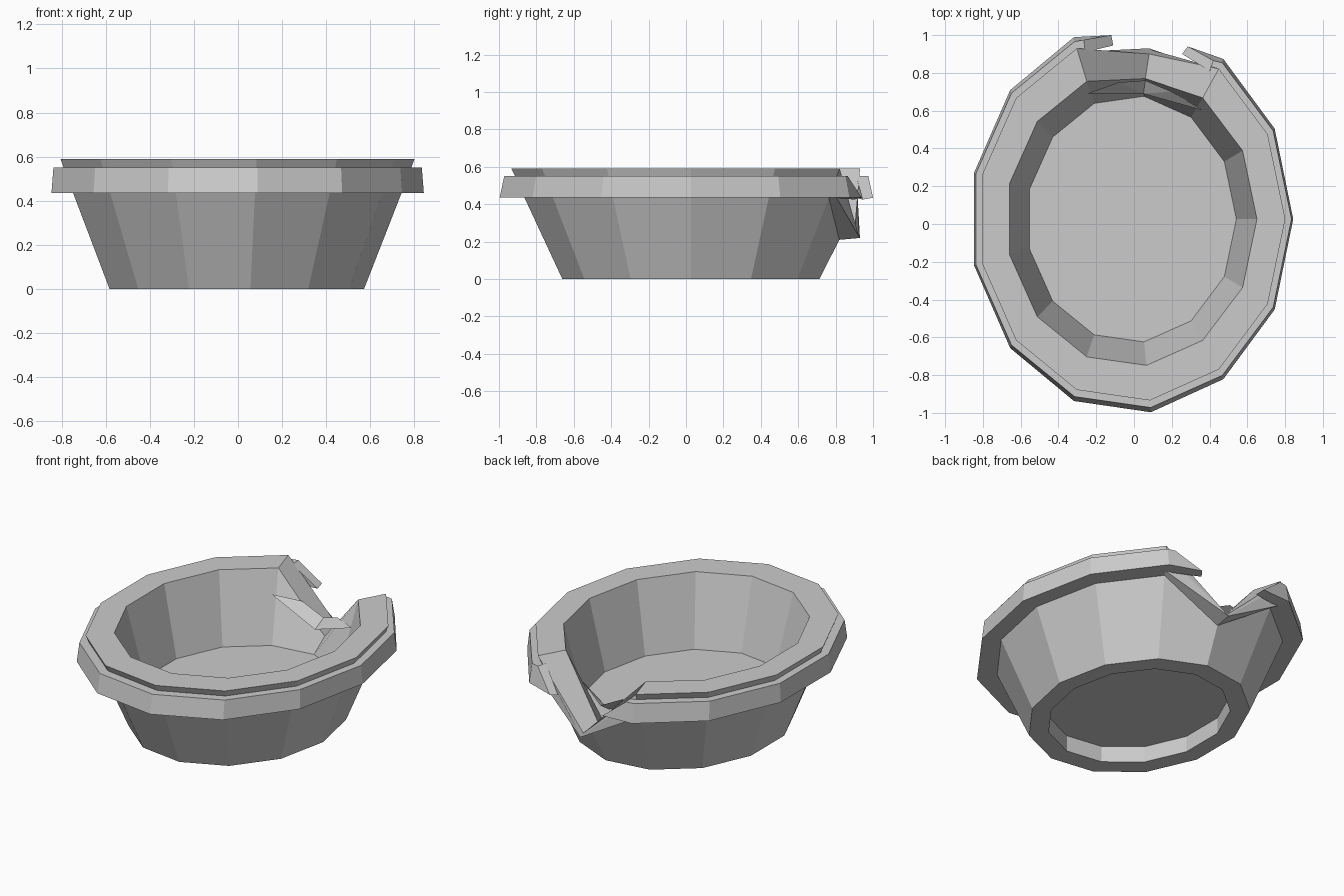
import bpy, bmesh
from math import cos, sin, tau

if "Cube" in bpy.data.objects:
    bpy.data.objects.remove(bpy.data.objects["Cube"])

N, CX, CY, GAP = 13, -0.014, 0.026, 3   # sides, centre, index of the chipped corner


def ring(rx, ry, z, chip=None):
    pts = [(CX + rx * cos(tau * k / N), CY + ry * sin(tau * k / N), z) for k in range(N)]
    if chip:
        pts[GAP] = chip
    return pts


def build(name, verts, faces):
    mesh = bpy.data.meshes.new(name)
    mesh.from_pydata(verts, [], faces)
    bm = bmesh.new()
    bm.from_mesh(mesh)
    bmesh.ops.recalc_face_normals(bm, faces=bm.faces)
    bm.to_mesh(mesh)
    bm.free()
    ob = bpy.data.objects.new(name, mesh)
    bpy.context.collection.objects.link(ob)
    return ob


# Bowl body: underside recess, foot, wall, lip and inside, rim sunk at the chip
rings = [
    ring(.48, .57, .10),
    ring(.48, .57, 0),
    ring(.586, .692, 0),
    ring(.756, .896, .435, (.07, .82, .21)),
    ring(.80, .947, .435, (.08, .93, .22)),
    ring(.80, .947, .55, (.08, .925, .225)),
    ring(.815, .967, .59, (.08, .90, .235)),
    ring(.665, .78, .59, (.06, .77, .24)),
    ring(.556, .655, .16),
]
verts = [p for r in rings for p in r]
faces = [(i * N + k, i * N + (k + 1) % N, (i + 1) * N + (k + 1) % N, (i + 1) * N + k)
         for i in range(len(rings) - 1) for k in range(N)]
faces += [tuple(range(N)), tuple(range(8 * N, 9 * N))]
build("bowl_body", verts, faces)

# Rim band: open ring that stops at each side of the chip
section = [ring(.79, .94, .435), ring(.857, 1.03, .435),
           ring(.848, 1.005, .55), ring(.79, .94, .55)]
order = [(GAP + 1 + j) % N for j in range(N - 1)]
left_end = [(-.11, .945, .425), (-.12, 1.0, .435), (-.265, .975, .55), (-.26, .91, .55)]
right_end = [(.255, .90, .425), (.285, .94, .435), (.42, .865, .55), (.40, .81, .55)]
loops = [left_end] + [[s[k] for s in section] for k in order] + [right_end]
verts = [p for l in loops for p in l]
faces = [(i * 4 + j, i * 4 + (j + 1) % 4, i * 4 + 4 + (j + 1) % 4, i * 4 + 4 + j)
         for i in range(len(loops) - 1) for j in range(4)]
e = 4 * (len(loops) - 1)
faces += [(0, 1, 2, 3), (e, e + 1, e + 2, e + 3)]
build("rim_band", verts, faces)

# Broken splinters standing inside the chip
build("chip_splinters",
      [(-.25, .69, .45), (-.08, .75, .43), (.06, .76, .36),
       (.05, .69, .31), (.37, .60, .44), (.20, .70, .42)],
      [(0, 1, 3), (1, 2, 3), (2, 5, 3), (5, 4, 3)])
